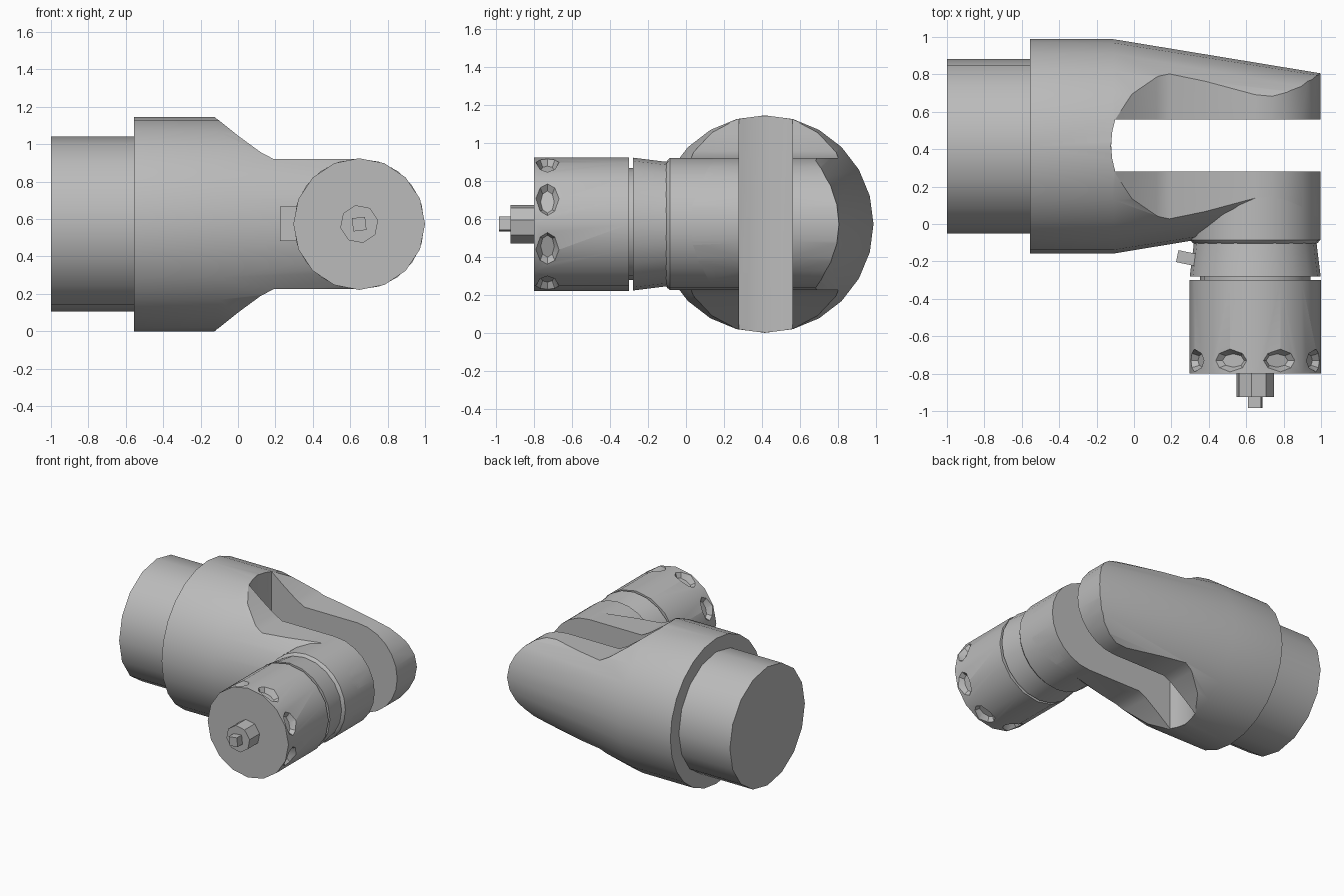
import bpy, bmesh
from math import sin, cos, tau, radians
from mathutils import Matrix, Vector

if "Cube" in bpy.data.objects:
    bpy.data.objects.remove(bpy.data.objects["Cube"])

BODY_Y, MID_Z = 0.415, 0.573      # axis of the main body
PIVOT_X, PIVOT_R = 0.648, 0.348   # axis of the side link

grey = bpy.data.materials.new("light grey metal")
grey.diffuse_color = (0.5, 0.5, 0.5, 1)
grey.use_nodes = True
grey.node_tree.nodes["Principled BSDF"].inputs["Base Color"].default_value = (0.5, 0.5, 0.5, 1)


def make(name, bm):
    bmesh.ops.recalc_face_normals(bm, faces=bm.faces)
    mesh = bpy.data.meshes.new(name)
    bm.to_mesh(mesh)
    bm.free()
    mesh.materials.append(grey)
    obj = bpy.data.objects.new(name, mesh)
    bpy.context.collection.objects.link(obj)
    return obj


def lathe(name, profile, axis, sides, turn=0.0):
    """Closed solid from (position, radius) rings along x or y."""
    bm = bmesh.new()
    rings = []
    for pos, r in profile:
        ring = []
        for i in range(sides):
            a = tau * i / sides + turn
            u, z = r * cos(a), MID_Z + r * sin(a)
            ring.append(bm.verts.new((pos, BODY_Y + u, z) if axis == "x" else (PIVOT_X + u, pos, z)))
        rings.append(ring)
    for a, b in zip(rings, rings[1:]):
        for i in range(sides):
            j = (i + 1) % sides
            bm.faces.new((a[i], a[j], b[j], b[i]))
    bm.faces.new(rings[0])
    bm.faces.new(rings[-1])
    return make(name, bm)


def prism(name, points, offset):
    """Extrude a polygon of 3D points."""
    bm = bmesh.new()
    face = bm.faces.new([bm.verts.new(p) for p in points])
    out = bmesh.ops.extrude_face_region(bm, geom=[face])
    bmesh.ops.translate(bm, vec=offset, verts=[v for v in out["geom"] if isinstance(v, bmesh.types.BMVert)])
    return make(name, bm)


def boolean(obj, cutter, operation):
    mod = obj.modifiers.new(operation.lower(), "BOOLEAN")
    mod.object, mod.operation, mod.solver = cutter, operation, "EXACT"
    bpy.context.view_layer.objects.active = obj
    bpy.ops.object.modifier_apply(modifier=mod.name)
    bpy.data.objects.remove(cutter)


# Fork body: tapered round stock trimmed to a side outline, then slotted
fork = lathe("fork_body", [(-0.555, 0.573), (-0.11, 0.573), (1.05, 0.382)], "x", 24)
upper = [(-0.8, 0.8), (-0.3, 0.7), (-0.125, 0.573), (0, 0.473), (0.12, 0.385), (0.19, PIVOT_R)]
arc = [(PIVOT_X + PIVOT_R * sin(tau * i / 24), PIVOT_R * cos(tau * i / 24)) for i in range(13)]
lower = [(x, -h) for x, h in reversed(upper)]
outline = [(x, -1, MID_Z + h) for x, h in upper + arc + lower]
boolean(fork, prism("outline_cutter", outline, (0, 3, 0)), "INTERSECT")
slot = [(1.3, 0.28), (-0.1, 0.28), (-0.117, 0.35), (-0.122, 0.42), (-0.117, 0.49), (-0.1, 0.56), (1.3, 0.56)]
boolean(fork, prism("slot_cutter", [(x, y, -0.5) for x, y in slot], (0, 0, 2.5)), "DIFFERENCE")

# Rear spigot
spigot = lathe("rear_spigot", [(-1, 0.467), (-0.5, 0.467)], "x", 16)

# Side link: pivot boss, tapered ring and neck
boss = lathe("pivot_boss", [(0.279, PIVOT_R), (-0.085, PIVOT_R), (-0.1, 0.335), (-0.105, 0.325)], "y", 24)
ring = lathe("tapered_ring", [(-0.1, 0.328), (-0.12, 0.33), (-0.28, 0.35)], "y", 20)
neck = lathe("neck", [(-0.27, 0.295), (-0.31, 0.295)], "y", 16)

# Collar with a row of grip recesses
collar = lathe("grip_collar", [(-0.3, 0.352), (-0.8, 0.352)], "y", 16)
bm = bmesh.new()
for i in range(8):
    spin = Matrix.Rotation(tau * (i + 0.5) / 8, 4, "Y")
    place = Matrix.Translation((PIVOT_X, -0.73, MID_Z)) @ spin @ Matrix.Translation((0, 0, 0.35))
    bmesh.ops.create_cone(bm, cap_ends=True, segments=8, radius1=0.6, radius2=1.4, depth=2,
                          matrix=place @ Matrix.Diagonal((0.105, 0.06, 0.045, 1)))
boolean(collar, make("recess_cutter", bm), "DIFFERENCE")

# End stud and its square tip
stud = lathe("end_stud", [(-0.79, 0.103), (-0.925, 0.103)], "y", 8, 0.2)
tip = lathe("stud_tip", [(-0.92, 0.05), (-0.985, 0.05)], "y", 4, 0.9)

# Small peg on the tapered ring
bm = bmesh.new()
bmesh.ops.create_cube(bm, size=1, matrix=Matrix.Translation((0.285, -0.183, MID_Z + 0.002))
                      @ Matrix.Rotation(radians(-12), 4, "Z") @ Matrix.Diagonal((0.11, 0.065, 0.185, 1)))
peg = make("locating_peg", bm)

# Smooth the round parts, keep machined edges crisp
bpy.ops.object.select_all(action="DESELECT")
for obj in (fork, spigot, boss, ring, neck, collar):
    obj.select_set(True)
bpy.context.view_layer.objects.active = fork
bpy.ops.object.shade_smooth_by_angle(angle=radians(28))
